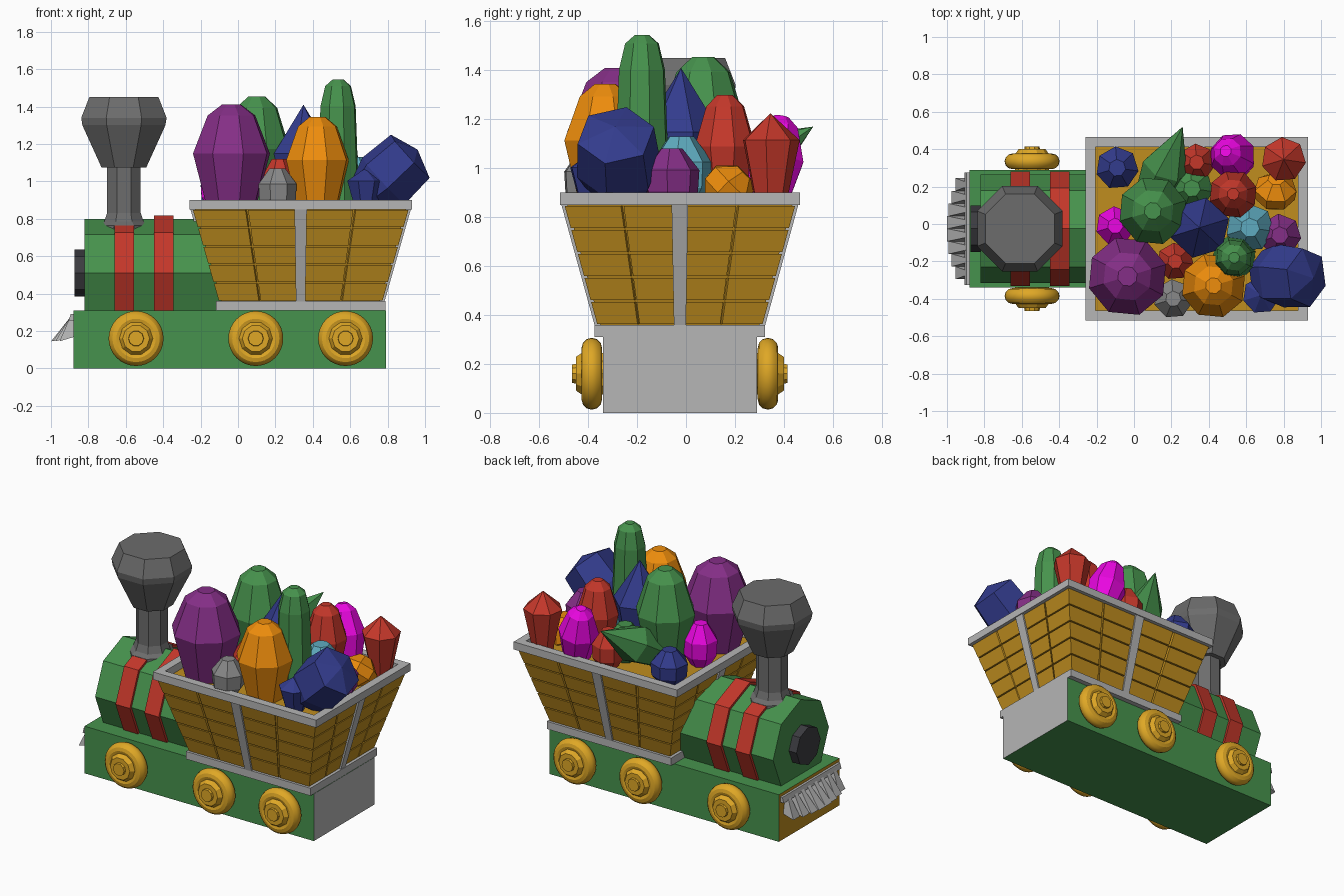
import bpy, bmesh, math
from mathutils import Vector

if "Cube" in bpy.data.objects:
    bpy.data.objects.remove(bpy.data.objects["Cube"])

CY = -0.025          # middle plane of the train
CX = 0.335           # middle of the cart


def mat(name, code):
    m = bpy.data.materials.new(name)
    m.diffuse_color = [(c / 255) ** 2.2 for c in bytes.fromhex(code)] + [1]
    m.use_nodes = True
    m.node_tree.nodes["Principled BSDF"].inputs["Base Color"].default_value = m.diffuse_color
    return m


M = {n: mat(n, c) for n, c in dict(
    green="48914e", red="c33a2e", wood="be8c24", gold="dea62a", iron="6c6c6c", lamp="3e3e42",
    purple="843286", orange="ee8c14", blue="363e8c", magenta="eb0fe1", cyan="5faabe",
    stone="878787", steel="b4b4b4").items()}


def finish(bm, name, colour):
    bmesh.ops.recalc_face_normals(bm, faces=bm.faces)
    me = bpy.data.meshes.new(name)
    bm.to_mesh(me)
    bm.free()
    ob = bpy.data.objects.new(name, me)
    bpy.context.collection.objects.link(ob)
    me.materials.append(M[colour])
    return ob


def add_solid(bm, low, high):
    """Solid between two matching loops of points."""
    a = [bm.verts.new(p) for p in low]
    b = [bm.verts.new(p) for p in high]
    bm.faces.new(a)
    bm.faces.new(b)
    for i in range(len(a)):
        j = (i + 1) % len(a)
        bm.faces.new((a[i], a[j], b[j], b[i]))


def rect(cx, hx, hy, z):
    """Rectangle at height z, centred on the train's middle plane."""
    return [(cx + s * hx, CY + t * hy, z) for s, t in ((-1, -1), (1, -1), (1, 1), (-1, 1))]


def lathe(name, colour, origin, direction, profile, n=8, phase=0.0):
    """Faceted turned shape: profile is (distance along axis, radius)."""
    bm = bmesh.new()
    q = Vector(direction).to_track_quat('Z', 'Y')
    rings = []
    for t, r in profile:
        angles = [phase + math.tau * i / n for i in range(n if r > 0 else 1)]
        rings.append([bm.verts.new(Vector(origin) + q @ Vector((r * math.cos(a), r * math.sin(a), t)))
                      for a in angles])
    for a, b in zip(rings, rings[1:]):
        for i in range(n):
            j = (i + 1) % n
            bm.faces.new((a[i], a[j], b[0]) if len(b) == 1 else (a[i], a[j], b[j], b[i]))
    for ring in (rings[0], rings[-1]):
        if len(ring) > 1:
            bm.faces.new(ring)
    return finish(bm, name, colour)


# Chassis: green, with steel back and wooden front end
bm = bmesh.new()
add_solid(bm, rect(-0.045, 0.835, 0.315, 0), rect(-0.045, 0.835, 0.315, 0.31))
chassis = finish(bm, "chassis", "green")
for extra in ("steel", "wood"):
    chassis.data.materials.append(M[extra])
for p in chassis.data.polygons:
    p.material_index = 1 if p.normal.x > 0.5 else 2 if p.normal.x < -0.5 else 0

# Boiler, bands and front plate: octagonal drums along x
for name, colour, x, length, r in (
        ("boiler", "green", -0.82, 0.73, 0.29), ("front_band", "red", -0.66, 0.105, 0.307),
        ("rear_band", "red", -0.45, 0.105, 0.307), ("front_plate", "lamp", -0.875, 0.06, 0.125)):
    lathe(name, colour, (x, CY, 0.51), (1, 0, 0), [(0, r), (length, r)])

# Chimney with flared foot and bowl
k = 1 / math.cos(math.pi / 8)
lathe("chimney", "iron", (-0.61, CY, 0), (0, 0, 1), [(z, r * k) for z, r in (
    (0.68, 0.14), (0.765, 0.13), (0.785, 0.105), (0.83, 0.09), (1.075, 0.09), (1.075, 0.12),
    (1.30, 0.222), (1.34, 0.228), (1.45, 0.185))], 8, math.pi / 8)

# Cowcatcher: fan of wedge teeth under a bar
bm = bmesh.new()
teeth = 8
for i in range(teeth):
    u = (i + 0.5) / teeth * 2 - 1
    y = CY + u * 0.27
    tip = -1.0 + 0.06 * u * u
    add_solid(bm, *[[(-0.87, y + s, 0.17), (tip, y + s, 0.145), (-0.90, y + s * 0.4, 0.27),
                     (-0.87, y + s * 0.4, 0.285)] for s in (-0.034, 0.034)])
add_solid(bm, rect(-0.885, 0.02, 0.3, 0.255), rect(-0.88, 0.015, 0.3, 0.29))
finish(bm, "cowcatcher", "steel")

# Wheels with stepped hubs
for x in (-0.545, 0.095, 0.575):
    for s in (-1, 1):
        bpy.ops.mesh.primitive_torus_add(major_segments=32, minor_segments=12, major_radius=0.105,
                                         minor_radius=0.042, location=(x, CY + s * 0.36, 0.16),
                                         rotation=(math.pi / 2, 0, 0))
        tyre = bpy.context.object
        tyre.name = "wheel"
        tyre.data.materials.append(M["gold"])
        bpy.ops.object.shade_smooth_by_angle()
        lathe("wheel_hub", "gold", (x, CY, 0.16), (0, s, 0), [
            (0.29, 0.09), (0.40, 0.09), (0.425, 0.072), (0.425, 0.042), (0.44, 0.04)], 10)


# Cart: tapered body
def cart_rect(z, off=0.0):
    t = (z - 0.36) / 0.49
    return rect(CX, 0.425 + 0.14 * t + off, 0.325 + 0.135 * t + off, z)


bm = bmesh.new()
add_solid(bm, cart_rect(0.34), cart_rect(0.85))
finish(bm, "cart_body", "wood")


# A raised patch on one cart side, u across and z up
def patch(bm, side, u0, u1, z0, z1, thick):
    def pt(u, z, off):
        r = cart_rect(z, off)
        return Vector(r[side]).lerp(Vector(r[(side + 1) % 4]), u)
    add_solid(bm, *[[pt(u0, z0, o), pt(u1, z0, o), pt(u1, z1, o), pt(u0, z1, o)]
                    for o in (-0.01, thick)])


planks, posts = bmesh.new(), bmesh.new()
for side in range(4):
    for row in range(5):
        z = 0.36 + row * 0.098
        for c in range(4):
            patch(planks, side, c / 4 + (0.006 if c else 0), (c + 1) / 4 - (0.006 if c < 3 else 0),
                  z + 0.004, z + 0.094, 0.012)
    w = 0.035 if side % 2 else 0.028
    patch(posts, side, 0.5 - w, 0.5 + w, 0.34, 0.87, 0.024)
finish(planks, "cart_planks", "wood")
finish(posts, "cart_posts", "steel")

# Cart base plate and open top rim
bm = bmesh.new()
add_solid(bm, rect(CX, 0.453, 0.348, 0.31), rect(CX, 0.453, 0.348, 0.36))
finish(bm, "cart_base", "steel")
bm = bmesh.new()
loops = [[bm.verts.new(p) for p in rect(CX, 0.595 - d, 0.49 - d, z)]
         for d, z in ((0, 0.85), (0, 0.90), (0.053, 0.90), (0.053, 0.85))]
for a, b in zip(loops, loops[1:] + loops[:1]):
    for i in range(4):
        j = (i + 1) % 4
        bm.faces.new((a[i], a[j], b[j], b[i]))
finish(bm, "cart_rim", "steel")

# Gem shapes: side count, then (fraction of length, fraction of radius)
EGG = 8, [(0, 0.6), (0.55, 1), (0.9, 0.62), (1, 0.25)]
TALL = 8, [(0, 1), (0.8, 0.82), (0.95, 0.6), (1, 0.25)]
SPIKE = 6, [(0, 0.6), (0.55, 1), (1, 0)]
BLOCK = 6, [(0, 0.75), (0.3, 1), (0.85, 0.92), (1, 0)]
CLUB = 7, [(0, 0.5), (0.72, 1), (1, 0)]
BALL = 7, [(0, 0.45), (0.3, 0.95), (0.65, 1), (1, 0.4)]


def gem(colour, shape, base, tip, radius):
    d = Vector(tip) - Vector(base)
    sides, profile = shape
    lathe(colour + "_gem", colour, base, d, [(t * d.length, r * radius) for t, r in profile],
          sides, 0.3)


def upright(shape, *gems):
    for colour, x, y, top, radius in gems:
        gem(colour, shape, (x, y, 0.83), (x, y, top), radius)


# Large upright crystals
upright(EGG, ("purple", -0.035, -0.28, 1.41, 0.215), ("green", 0.10, 0.07, 1.455, 0.185),
        ("orange", 0.425, -0.33, 1.345, 0.175), ("red", 0.53, 0.16, 1.30, 0.13))
upright(TALL, ("green", 0.535, -0.18, 1.545, 0.12))
upright(SPIKE, ("blue", 0.35, -0.02, 1.41, 0.165))
upright(CLUB, ("red", 0.80, 0.345, 1.225, 0.12), ("blue", 0.68, -0.38, 1.07, 0.10))

# Small round stones filling the gaps
upright(BALL, ("stone", 0.21, -0.40, 1.07, 0.105), ("magenta", -0.10, -0.01, 1.12, 0.105),
        ("blue", -0.09, 0.30, 1.06, 0.115), ("red", 0.335, 0.33, 1.09, 0.10),
        ("cyan", 0.62, -0.02, 1.13, 0.13), ("purple", 0.78, -0.06, 1.08, 0.115),
        ("red", 0.22, -0.20, 1.12, 0.10), ("green", 0.31, 0.19, 1.08, 0.115))

# Leaning crystals
gem("blue", BLOCK, (0.70, -0.27, 0.93), (0.96, -0.29, 1.17), 0.175)
gem("green", SPIKE, (0.05, 0.04, 0.86), (0.26, 0.52, 1.17), 0.125)
gem("magenta", EGG, (0.57, 0.33, 0.82), (0.49, 0.39, 1.21), 0.125)
gem("orange", BALL, (0.75, 0.11, 0.85), (0.76, 0.24, 0.98), 0.115)
